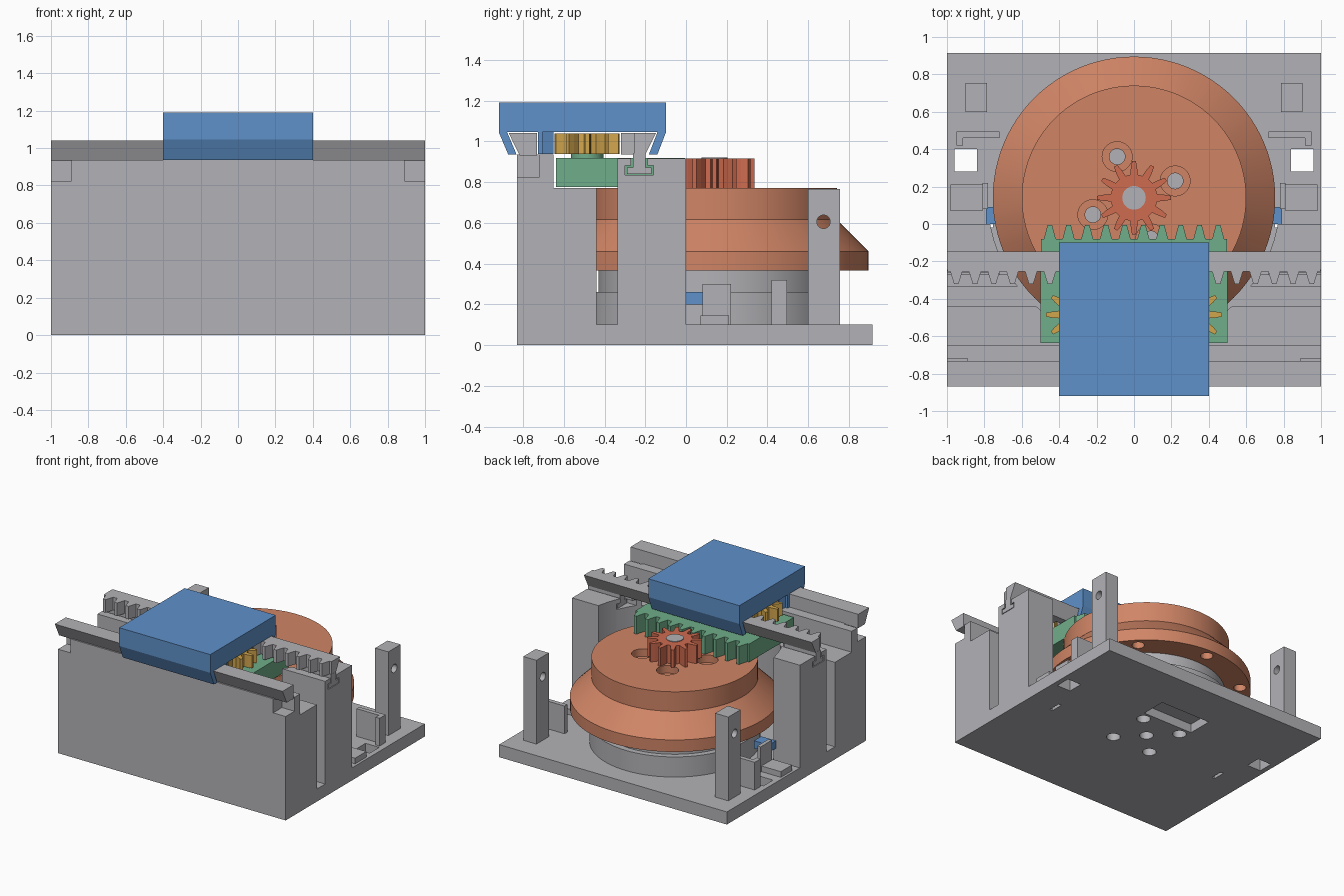
import bpy, bmesh, math

old = bpy.data.objects.get("Cube")
if old:
    bpy.data.objects.remove(old, do_unlink=True)


def material(name, rgb):
    m = bpy.data.materials.new(name)
    m.use_nodes = True
    m.diffuse_color = (*rgb, 1)
    m.node_tree.nodes["Principled BSDF"].inputs["Base Color"].default_value = (*rgb, 1)
    return m


GREY = material("light grey", (0.45, 0.45, 0.475))
BLUE = material("blue", (0.113, 0.285, 0.59))
ORANGE = material("copper orange", (0.63, 0.235, 0.133))
RED = material("brick red", (0.62, 0.147, 0.079))
GREEN = material("green", (0.163, 0.42, 0.253))
GOLD = material("gold", (0.64, 0.38, 0.075))


def finish(name, bm, mat):
    bmesh.ops.recalc_face_normals(bm, faces=bm.faces)
    me = bpy.data.meshes.new(name)
    bm.to_mesh(me)
    bm.free()
    me.materials.append(mat)
    ob = bpy.data.objects.new(name, me)
    bpy.context.collection.objects.link(ob)
    return ob


def prism(name, pts, lo, hi, mat, axis="z"):
    """Extrude an outline: (x, y) along z, or (y, z) along x."""
    bm = bmesh.new()
    place = (lambda p: (*p, lo)) if axis == "z" else (lambda p: (lo, *p))
    face = bm.faces.new([bm.verts.new(place(p)) for p in pts])
    out = bmesh.ops.extrude_face_region(bm, geom=[face])
    move = (0, 0, hi - lo) if axis == "z" else (hi - lo, 0, 0)
    verts = [v for v in out["geom"] if isinstance(v, bmesh.types.BMVert)]
    bmesh.ops.translate(bm, verts=verts, vec=move)
    return finish(name, bm, mat)


def box(name, x, y, z, mat, side=1):
    x = sorted((x[0] * side, x[1] * side))
    pts = [(x[0], y[0]), (x[1], y[0]), (x[1], y[1]), (x[0], y[1])]
    return prism(name, pts, *z, mat)


def circle(c, r, n=48):
    return [(c[0] + r * math.cos(math.tau * i / n), c[1] + r * math.sin(math.tau * i / n))
            for i in range(n)]


def smooth(ob):
    bpy.ops.object.select_all(action="DESELECT")
    ob.select_set(True)
    bpy.context.view_layer.objects.active = ob
    bpy.ops.object.shade_smooth_by_angle(angle=math.radians(25))


def disc(name, c, r, lo, hi, mat, n=64):
    ob = prism(name, circle(c, r, n), lo, hi, mat)
    smooth(ob)
    return ob


def lathe(name, c, profile, mat, n=96):
    bm = bmesh.new()
    rings = [[bm.verts.new((*p, z)) for p in circle(c, r, n)] for r, z in profile]
    for a, b in zip(rings, rings[1:]):
        for i in range(n):
            j = (i + 1) % n
            bm.faces.new((a[i], a[j], b[j], b[i]))
    bm.faces.new(rings[0])
    bm.faces.new(rings[-1])
    return finish(name, bm, mat)


def cut(ob, *cutters):
    for c in cutters:
        c.hide_render = True
        mod = ob.modifiers.new("cut", "BOOLEAN")
        mod.operation, mod.solver, mod.object = "DIFFERENCE", "EXACT", c
        bpy.context.view_layer.objects.active = ob
        bpy.ops.object.modifier_apply(modifier=mod.name)
        bpy.data.objects.remove(c, do_unlink=True)


def gear(name, c, root, tip, teeth, turn, lo, hi, mat):
    pts = []
    for i in range(teeth):
        a = turn + math.tau * i / teeth
        step = math.tau / teeth
        for f, r in ((-0.3, root), (-0.2, (root + tip) / 2), (-0.1, tip),
                     (0.1, tip), (0.2, (root + tip) / 2), (0.3, root)):
            pts.append((c[0] + r * math.cos(a + f * step), c[1] + r * math.sin(a + f * step)))
    return prism(name, pts, lo, hi, mat)


def rack(name, half, back, root, tip, lo, hi, mat, pitch=0.1):
    pts = [(half, back), (-half, back)]
    for i in range(round(2 * half / pitch)):
        x = -half + i * pitch
        pts += [(x + f * pitch, y) for f, y in
                ((0.02, root), (0.18, root), (0.38, tip), (0.62, tip), (0.82, root), (0.98, root))]
    return prism(name, pts, lo, hi, mat)


HUB = (0, 0.14)

# Base plate with its through holes
base = box("base_plate", (-1, 1), (-0.83, 0.915), (0, 0.1), GREY)
cut(base, box("slot_cutter", (-0.22, 0.22), (0.38, 0.58), (-0.1, 0.07), GREY))
for s in (-1, 1):
    cut(base, box("square_cutter", (0.84, 0.96), (0.28, 0.4), (-0.1, 0.2), GREY, s),
        box("thin_cutter", (0.755, 0.78), (-0.02, 0.08), (-0.1, 0.2), GREY, s))
for p in [HUB] + [(i * 0.17, HUB[1] + j * 0.17) for i in (-1, 1) for j in (-1, 1)]:
    cut(base, disc("bolt_cutter", p, 0.05, -0.1, 0.2, GREY, 32))

# Front wall and the block that carries the sliding plate
wall = box("front_wall", (-1, 1), (-0.83, -0.65), (0.1, 0.936), GREY)
for s in (-1, 1):
    cut(wall, box("notch_cutter", (0.89, 1.1), (-0.9, -0.72), (0.825, 1), GREY, s))
block = box("guide_block", (-1, 1), (-0.65, -0.44), (0.1, 0.77), GREY)
cut(block, disc("clearance_cutter", HUB, 0.782, 0.1, 0.9, GREY))
prism("front_rail", [(-0.87, 1.04), (-0.732, 1.04), (-0.732, 0.93), (-0.816, 0.93)],
      -1, 1, GREY, "x")

# Rear toothed rail bridging the two pillars
rack("rear_rail", 1, -0.2, -0.255, -0.32, 0.936, 1.04, GREY)
prism("rear_rail_dovetail", [(-0.2, 0.936), (-0.2, 1.04), (-0.147, 1.04)], -1, 1, GREY, "x")

for s, side in ((-1, "right"), (1, "left")):
    pillar = box(side + "_pillar", (0.6, 1), (-0.335, 0), (0.1, 0.915), GREY, s)
    cut(pillar, disc("clearance_cutter", HUB, 0.782, 0, 1, GREY),
        box("foot_slot_cutter", (0.5, 1.1), (-0.3, -0.16), (0.835, 0.88), GREY, s),
        box("neck_slot_cutter", (0.5, 1.1), (-0.27, -0.19), (0.87, 1), GREY, s))
    box(side + "_rail_foot", (0.72, 1), (-0.29, -0.17), (0.84, 0.872), GREY, s)
    box(side + "_rail_neck", (0.72, 1), (-0.26, -0.2), (0.872, 0.94), GREY, s)

    # Rear post with a cross hole
    post = box(side + "_rear_post", (0.785, 0.9), (0.6, 0.755), (0.1, 0.765), GREY, s)
    cut(post, prism("hole_cutter", circle((0.675, 0.605), 0.033, 24), -2, 2, GREY, "x"))

    # Side bracket and small sensor
    box(side + "_bracket_back", (0.72, 0.95), (0.46, 0.495), (0.1, 0.32), GREY, s)
    box(side + "_bracket_flange", (0.915, 0.95), (0.42, 0.46), (0.1, 0.32), GREY, s)
    box(side + "_bracket_inner", (0.78, 0.81), (0.08, 0.22), (0.1, 0.3), GREY, s)
    box(side + "_bracket_step", (0.81, 0.98), (0.07, 0.21), (0.1, 0.145), GREY, s)
    box(side + "_sensor", (0.66, 0.79), (0, 0.09), (0.2, 0.26), BLUE, s)

# Motor body under the wheel
disc("motor_ring", HUB, 0.615, 0.1, 0.26, GREY, 96)
disc("motor_body", HUB, 0.57, 0.26, 0.37, GREY, 96)

# Stepped wheel with counterbored and flange holes
wheel = lathe("wheel", HUB, [(0.6, 0.365), (0.755, 0.365), (0.755, 0.46), (0.6, 0.615),
                             (0.6, 0.77)], ORANGE)
for dx, dy in ((-0.09, 0.22), (0.22, 0.09), (0.09, -0.22), (-0.22, -0.09)):
    p = (HUB[0] + dx, HUB[1] + dy)
    cut(wheel, disc("bore_cutter", p, 0.08, 0.71, 0.9, ORANGE, 32),
        disc("hole_cutter", p, 0.042, 0.4, 0.9, ORANGE, 32))
    disc("wheel_bolt", p, 0.042, 0.39, 0.6, GREY, 32)
for p in circle(HUB, 0.68, 8):
    cut(wheel, disc("flange_cutter", p, 0.045, 0.3, 0.43, ORANGE, 24))
smooth(wheel)

# Drive pinion on the motor shaft
gear("drive_pinion", HUB, 0.125, 0.197, 12, math.pi / 2, 0.77, 0.915, RED)
disc("motor_shaft", HUB, 0.063, 0.75, 0.92, GREY, 32)

# Sliding plate with rear teeth, and the two idler gears on it
rack("sliding_plate", 0.5, -0.637, -0.08, -0.005, 0.775, 0.918, GREEN)
for s, side in ((-1, "right"), (1, "left")):
    c = (0.305 * s, -0.485)
    disc(side + "_gear_hub", c, 0.08, 0.91, 0.94, GREEN, 32)
    gear(side + "_idler_gear", c, 0.1, 0.165, 10, 0 if s > 0 else math.pi, 0.938, 1.038, GOLD)

# Blue carriage: top slab, dovetail jaws and inner rack
box("carriage_slab", (-0.4, 0.4), (-0.919, -0.098), (1.045, 1.19), BLUE)
prism("front_jaw", [(-0.919, 1.045), (-0.878, 1.045), (-0.832, 0.936), (-0.873, 0.936)],
      -0.4, 0.4, BLUE, "x")
prism("rear_jaw", [(-0.098, 1.045), (-0.14, 1.045), (-0.182, 0.936), (-0.14, 0.936)],
      -0.4, 0.4, BLUE, "x")
rack("carriage_rack", 0.4, -0.727, -0.705, -0.65, 0.938, 1.05, BLUE)
